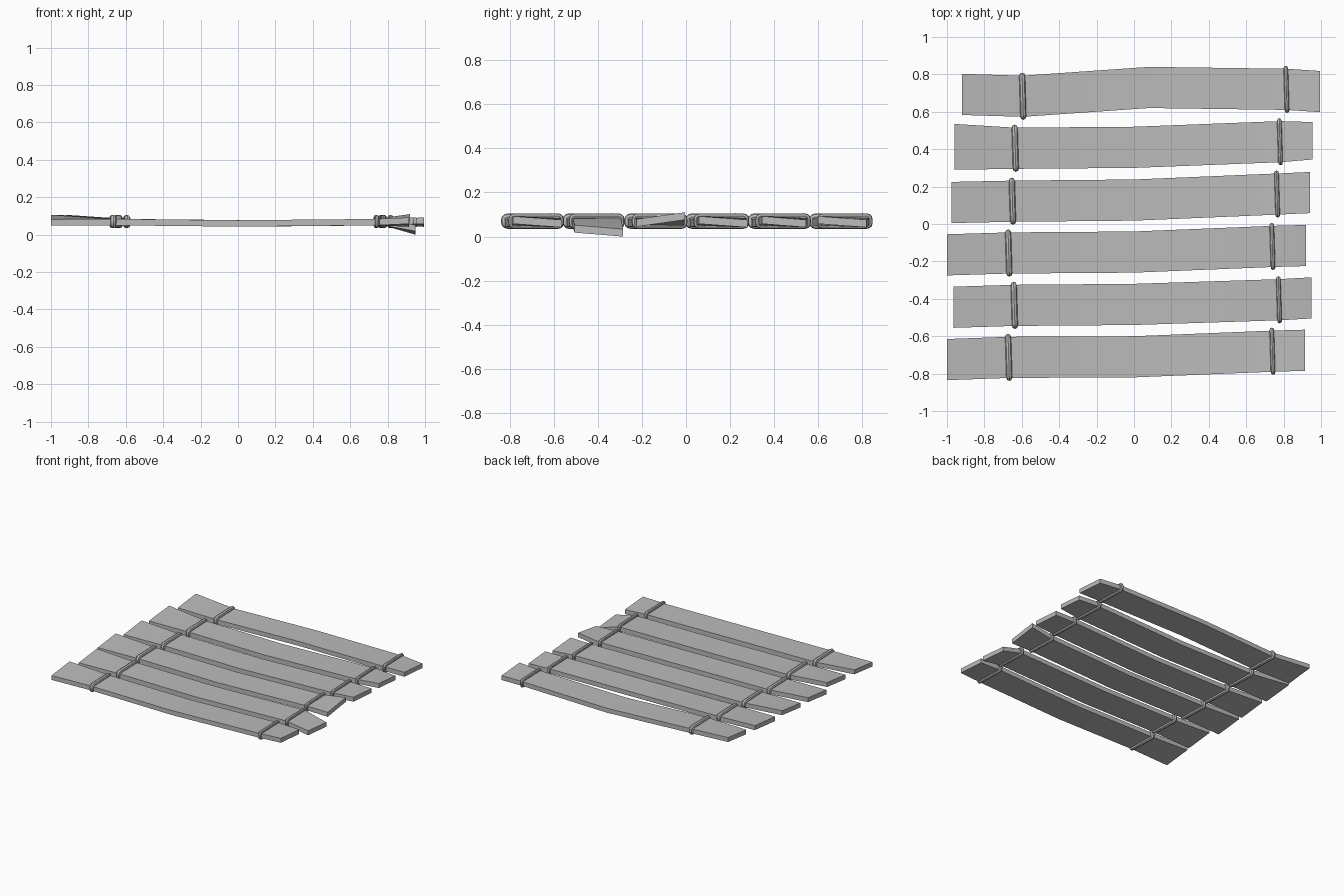
import bpy, bmesh, math
from mathutils import Vector

if "Cube" in bpy.data.objects:
    bpy.data.objects.remove(bpy.data.objects["Cube"], do_unlink=True)

grey = bpy.data.materials.new("weathered grey")
grey.use_nodes = True
COL = (0.5, 0.5, 0.5, 1)
grey.diffuse_color = COL
grey.node_tree.nodes["Principled BSDF"].inputs["Base Color"].default_value = COL

THICK = 0.034
WIDTH = 0.22


def finish(name, bm):
    bmesh.ops.recalc_face_normals(bm, faces=bm.faces)
    mesh = bpy.data.meshes.new(name)
    bm.to_mesh(mesh)
    bm.free()
    mesh.materials.append(grey)
    ob = bpy.data.objects.new(name, mesh)
    bpy.context.collection.objects.link(ob)
    bpy.ops.object.select_all(action="DESELECT")
    ob.select_set(True)
    bpy.context.view_layer.objects.active = ob
    bpy.ops.object.shade_smooth_by_angle(angle=math.radians(30))
    return ob


def loft(name, rings, closed=False):
    """Skin a list of equal-length rings; cap the ends unless closed."""
    bm = bmesh.new()
    rows = [[bm.verts.new(p) for p in ring] for ring in rings]
    n = len(rows[0])
    pairs = list(zip(rows, rows[1:])) + ([(rows[-1], rows[0])] if closed else [])
    for a, b in pairs:
        for i in range(n):
            j = (i + 1) % n
            bm.faces.new((a[i], a[j], b[j], b[i]))
    if not closed:
        bm.faces.new(rows[0])
        bm.faces.new(rows[-1])
    return finish(name, bm)


def plank(name, sections):
    """Sections are (x, front y, width, underside z at front, at back)."""
    loft(name, [[(x, y, zf), (x, y + w, zb), (x, y + w, zb + THICK), (x, y, zf + THICK)]
                for x, y, w, zf, zb in sections])


def binding(name, x, y, radius):
    """Rounded loop of cord around a plank, leaning slightly in x."""
    half_y, half_z, corner = 0.126 - radius, 0.035 - radius, 0.014
    path = []
    for k, (sy, sz) in enumerate([(1, 1), (-1, 1), (-1, -1), (1, -1)]):
        for step in range(4):
            a = math.pi / 2 * (k + step / 3)
            path.append((sy * (half_y - corner) + corner * math.cos(a),
                         sz * (half_z - corner) + corner * math.sin(a), a))
    rings = []
    for py, pz, a in path:
        centre = Vector((x - 0.03 * py, y + py, 0.07 + pz))
        out = Vector((0, math.cos(a), math.sin(a)))
        rings.append([centre + radius * (math.cos(t) * out + math.sin(t) * Vector((1, 0, 0)))
                      for t in [math.tau * i / 8 for i in range(8)]])
    loft(name, rings, closed=True)


# Planks, front to back: x and front y of five sections each
layouts = [
    [(-1.0, -0.835), (-0.67, -0.823), (0, -0.82), (0.74, -0.79), (0.915, -0.785)],
    [(-0.965, -0.555), (-0.64, -0.545), (0, -0.54), (0.775, -0.515), (0.95, -0.505)],
    [(-1.0, -0.275), (-0.67, -0.265), (0, -0.26), (0.74, -0.23), (0.92, -0.225)],
    [(-0.975, 0.005), (-0.65, 0.012), (0, 0.018), (0.765, 0.05), (0.94, 0.058)],
    [(-0.96, 0.29), (-0.635, 0.295), (0, 0.3), (0.78, 0.33), (0.955, 0.345)],
    [(-0.92, 0.583), (-0.595, 0.573), (0.08, 0.62), (0.815, 0.61), (0.995, 0.598)],
]
# Underside heights (front, back) of the twisted right-hand tips
tips = {1: (0.018, 0.0), 2: (0.045, 0.076)}

for i, layout in enumerate(layouts):
    heights = [(0.048, 0.072), (0.05, 0.05), (0.043, 0.043), (0.05, 0.05),
               tips.get(i, (0.058, 0.042))]
    widths = [0.245 if i == 4 else WIDTH] + [WIDTH] * 3 + [0.2 if i == 4 else WIDTH]
    plank(f"plank_{i + 1}", [(x, y, w, *h) for (x, y), w, h in zip(layout, widths, heights)])
    # A binding at each end of the plank
    for side, k, radius in (("right", 1, 0.016), ("left", 3, 0.012)):
        x, y = layout[k]
        binding(f"{side}_binding_{i + 1}", x, y + WIDTH / 2, radius)
